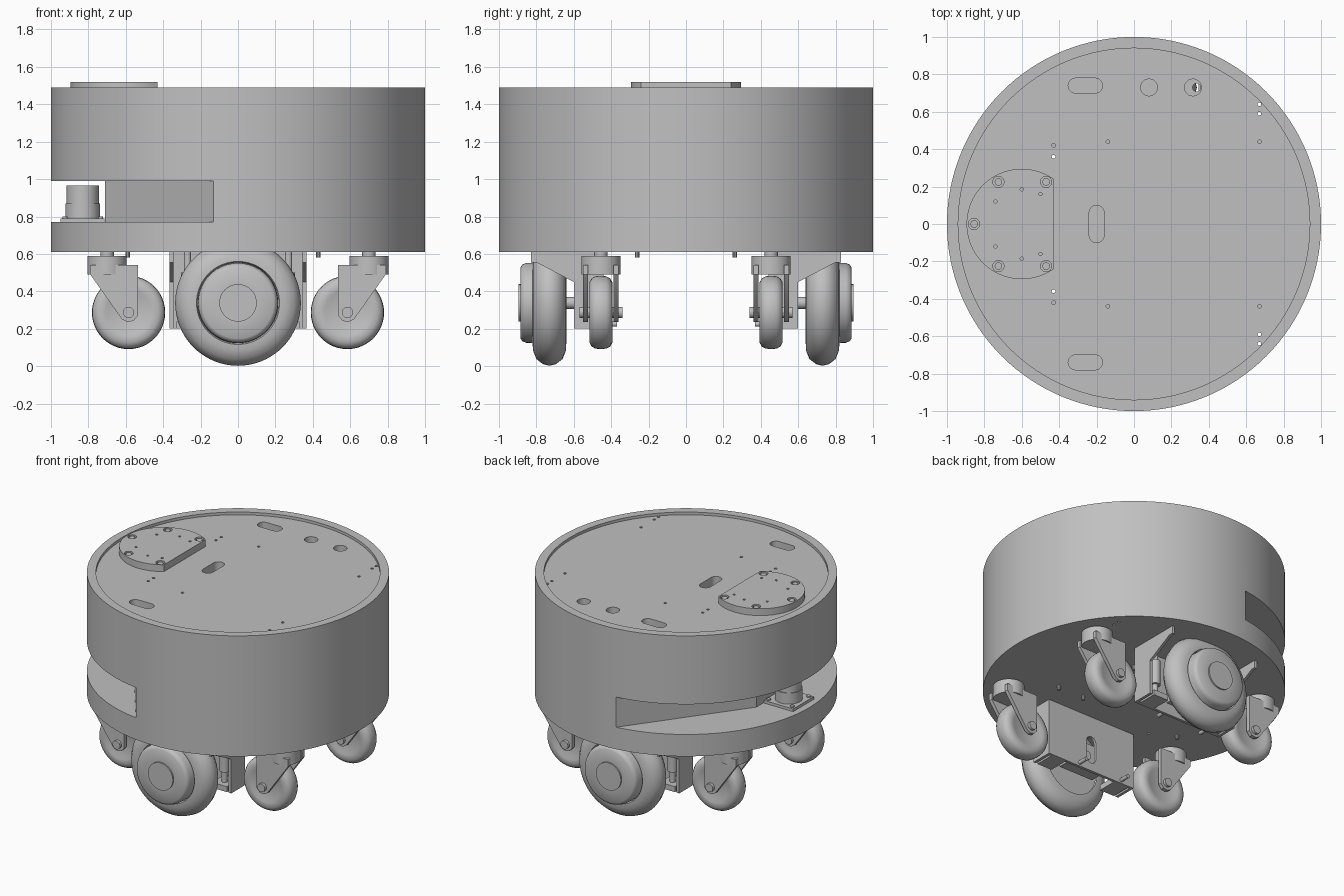
import bpy, bmesh, math
from mathutils import Vector

if "Cube" in bpy.data.objects:
    bpy.data.objects.remove(bpy.data.objects["Cube"], do_unlink=True)

grey = bpy.data.materials.new("light_grey")
grey.use_nodes = True
grey.diffuse_color = (0.53, 0.53, 0.53, 1)
grey.node_tree.nodes["Principled BSDF"].inputs["Base Color"].default_value = (0.53, 0.53, 0.53, 1)


def place(axis, a, b, depth):
    """Map profile coordinates and depth to space."""
    return Vector({"X": (depth, a, b), "Y": (a, depth, b), "Z": (a, b, depth)}[axis])


def finish(name, bm, smooth=True):
    bmesh.ops.recalc_face_normals(bm, faces=bm.faces)
    mesh = bpy.data.meshes.new(name)
    bm.to_mesh(mesh)
    bm.free()
    mesh.materials.append(grey)
    ob = bpy.data.objects.new(name, mesh)
    bpy.context.collection.objects.link(ob)
    if smooth:
        shade(ob)
    return ob


def activate(ob):
    bpy.ops.object.select_all(action="DESELECT")
    ob.select_set(True)
    bpy.context.view_layer.objects.active = ob


def shade(ob):
    activate(ob)
    bpy.ops.object.shade_smooth_by_angle(angle=math.radians(35))


def add_prism(bm, pts, d0, d1, axis="Z"):
    low = [bm.verts.new(place(axis, a, b, d0)) for a, b in pts]
    high = [bm.verts.new(place(axis, a, b, d1)) for a, b in pts]
    bm.faces.new(low)
    bm.faces.new(high)
    n = len(pts)
    for i in range(n):
        j = (i + 1) % n
        bm.faces.new((low[i], low[j], high[j], high[i]))


def prisms(name, items, axis="Z"):
    bm = bmesh.new()
    for pts, d0, d1 in items:
        add_prism(bm, pts, d0, d1, axis)
    return finish(name, bm)


def arc(cx, cy, r, start=0, end=360, n=24):
    steps = n if end - start == 360 else n + 1
    angles = [math.radians(start + (end - start) * i / n) for i in range(steps)]
    return [(cx + r * math.cos(t), cy + r * math.sin(t)) for t in angles]


def rect(x0, x1, y0, y1):
    return [(x0, y0), (x1, y0), (x1, y1), (x0, y1)]


def oval(cx, cy, r, half, upright=False):
    if upright:
        return arc(cx, cy + half, r, 0, 180, 10) + arc(cx, cy - half, r, 180, 360, 10)
    return arc(cx + half, cy, r, -90, 90, 10) + arc(cx - half, cy, r, 90, 270, 10)


def lathe(name, profile, centre, n=64):
    """Revolve (radius, y) pairs round an axle along y."""
    bm = bmesh.new()
    cx, cz = centre
    vs = [bm.verts.new((cx + r, y, cz)) for r, y in profile]
    edges = [bm.edges.new(p) for p in zip(vs, vs[1:])]
    bmesh.ops.spin(bm, geom=vs + edges, cent=(cx, 0, cz), axis=(0, 1, 0),
                   angle=math.tau, steps=n)
    bmesh.ops.remove_doubles(bm, verts=bm.verts, dist=0.0003)
    return finish(name, bm)


def cut(ob, cutter):
    mod = ob.modifiers.new("cut", "BOOLEAN")
    mod.operation, mod.solver, mod.object = "DIFFERENCE", "EXACT", cutter
    activate(ob)
    bpy.ops.object.modifier_apply(modifier=mod.name)
    bpy.data.objects.remove(cutter, do_unlink=True)
    shade(ob)


# Round body with recessed deck and scanner slot
FLOOR, DECK, RIM = 0.61, 1.47, 1.49
body = prisms("body", [(arc(0, 0, 1, n=128), FLOOR, RIM)])
cut(body, prisms("deck_cutter", [(arc(0, 0, 0.94, n=128), DECK, 1.6)]))
slot = [(-0.05, 1.1), (-1.2, 1.1), (-1.2, -1.1), (-0.05, -1.1), (-0.71, -0.2), (-0.71, 0.2)]
cut(body, prisms("slot_cutter", [(slot, 0.77, 0.99)]))

# Deck openings
holes = [(oval(-0.26, s * 0.74, 0.04, 0.052), 1.36, 1.6) for s in (-1, 1)]
holes.append((oval(-0.2, 0, 0.04, 0.06, True), 1.36, 1.6))
holes += [(arc(x, 0.73, 0.045), 1.3, 1.6) for x in (0.08, 0.315)]
for s in (-1, 1):
    holes += [(arc(x, s * y, 0.01, n=10), 1.4, 1.6)
              for x, y in ((-0.43, 0.42), (-0.14, 0.44), (0.67, 0.44))]
    holes += [(arc(x, s * y, 0.01, n=10), 0.5, 1.6)
              for x, y in ((-0.43, 0.36), (0.67, 0.59), (0.67, 0.64))]
cut(body, prisms("hole_cutter", holes))
cut(body, prisms("through_cutter", [(arc(0.335, 0.73, 0.022, n=16), 0.5, 1.4)]))

# Raised mounting plate with bolts
half_angle = math.degrees(math.acos(0.17 / 0.295))
plate = prisms("mounting_plate", [(arc(-0.6, 0, 0.295, half_angle, 360 - half_angle, 56), DECK, 1.52)])
bolts = [(-0.855, 0)] + [(x, s * 0.225) for x in (-0.725, -0.47) for s in (-1, 1)]
pilots = [(x, s * y) for s in (-1, 1) for x, y in ((-0.74, 0.12), (-0.6, 0.185), (-0.5, 0.16))]
cut(plate, prisms("plate_cutter", [(arc(x, y, 0.03), 1.5, 1.6) for x, y in bolts]
                  + [(arc(x, y, 0.009, n=10), 1.49, 1.6) for x, y in pilots]))
prisms("plate_bolts", [(arc(x, y, 0.02, n=16), 1.49, 1.515) for x, y in bolts])

# Scanner in the slot
prisms("scanner_base", [(rect(-0.95, -0.715, -0.12, 0.12), 0.77, 0.79)])
prisms("scanner_screws", [(arc(-0.83 + i * 0.095, j * 0.095, 0.014, n=12), 0.79, 0.8)
                          for i in (-1, 1) for j in (-1, 1)])
prisms("scanner", [(arc(-0.83, 0, 0.092, n=40), 0.79, 0.87), (arc(-0.83, 0, 0.086, n=40), 0.87, 0.965)])

# Studs under the floor
prisms("floor_studs", [(arc(x, s * 0.26, 0.012, n=10), 0.58, FLOOR + 0.01)
                       for x in (-0.59, 0.22, 0.43) for s in (-1, 1)])


def caster(sx, sy):
    """Swivel caster whose wheel trails towards the middle."""
    wx, wz, y, px = sx * 0.585, 0.287, sy * 0.455, sx * 0.7
    tag = ("left" if sx > 0 else "right") + ("_back" if sy > 0 else "_front")
    side = [(0.03, 0.0), (0.052, 0.125), (0.06, 0.165), (0.05, 0.185), (0.03, 0.195)]
    lathe("caster_wheel_" + tag, [(0.0, y - 0.055), (0.11, y - 0.055)]
          + [(r, y - w) for w, r in ((0.062, 0.125), (0.062, 0.16), (0.05, 0.182), (0.03, 0.193))]
          + [(0.196, y)]
          + [(r, y + w) for w, r in ((0.03, 0.193), (0.05, 0.182), (0.062, 0.16), (0.062, 0.125))]
          + [(0.11, y + 0.055), (0.0, y + 0.055)], (wx, wz), 48)
    lathe("caster_axle_" + tag, [(0, y - 0.115), (0.03, y - 0.115), (0.03, y + 0.115), (0, y + 0.115)],
          (wx, wz), 20)
    prisms("caster_swivel_" + tag, [(arc(px, y, 0.105, n=36), 0.49, 0.59),
                                    (arc(px, y, 0.036, n=20), 0.59, FLOOR + 0.01)])
    leg = [(0.535, 0.54), (0.535, 0.27), (0.56, 0.242), (0.59, 0.235), (0.62, 0.25),
           (0.79, 0.49), (0.79, 0.54)]
    leg = [(sx * a, b) for a, b in leg]
    prisms("caster_fork_" + tag, [(leg, y + s * 0.068, y + s * 0.095) for s in (-1, 1)], "Y")


for sx in (-1, 1):
    for sy in (-1, 1):
        caster(sx, sy)


def drive_unit(s):
    """Large driven wheel on a sheet metal bracket."""
    tag = "back" if s > 0 else "front"
    hub = (0, 0.338)
    tyre = [(0.215, 0.64), (0.255, 0.642), (0.3, 0.66), (0.327, 0.695), (0.336, 0.73),
            (0.327, 0.765), (0.3, 0.80), (0.255, 0.818), (0.222, 0.82), (0.215, 0.80)]
    lathe("drive_tyre_" + tag, [(r, s * y) for r, y in tyre], hub, 80)
    disc = [(0, 0.65), (0.216, 0.65), (0.213, 0.855), (0.205, 0.875), (0.19, 0.885),
            (0.1, 0.885), (0.1, 0.895), (0, 0.895)]
    lathe("drive_hub_" + tag, [(r, s * y) for r, y in disc], hub, 64)
    lathe("drive_axle_" + tag, [(0, s * 0.48), (0.032, s * 0.48), (0.032, s * 0.66), (0, s * 0.66)], hub, 24)
    # Side gussets
    gusset = [(0.45, 0.2), (0.6, 0.2), (0.6, 0.45), (0.8, 0.555), (0.83, 0.555), (0.83, 0.615), (0.45, 0.615)]
    gusset = [(s * a, b) for a, b in gusset]
    prisms("bracket_sides_" + tag, [(gusset, i * 0.345, i * 0.365) for i in (-1, 1)], "X")
    # Inner plate with arched opening
    inner = prisms("bracket_plate_" + tag, [(rect(-0.365, 0.365, 0.2, 0.615), s * 0.44, s * 0.46)], "Y")
    cut(inner, prisms("arch_cutter", [(oval(0, 0.36, 0.04, 0.06, True), s * 0.4, s * 0.5)], "Y"))
    prisms("bracket_bolts_" + tag, [(arc(x, 0.225, 0.014, n=12), s * 0.37, s * 0.45)
                                    for x in (-0.26, 0.1)], "Y")
    # Motor and suspension struts behind the plate
    prisms("motor_" + tag, [(rect(-0.14, 0.14, 0.25, 0.44), s * 0.5, s * 0.6)], "Y")
    for x in (-0.27, 0.27):
        prisms("strut_" + tag, [(arc(x, s * 0.54, 0.02, n=16), 0.24, FLOOR),
                                (arc(x, s * 0.54, 0.035, n=20), 0.32, 0.5),
                                (rect(x - 0.06, x + 0.06, s * 0.46, s * 0.6), 0.2, 0.24)])


for s in (-1, 1):
    drive_unit(s)
